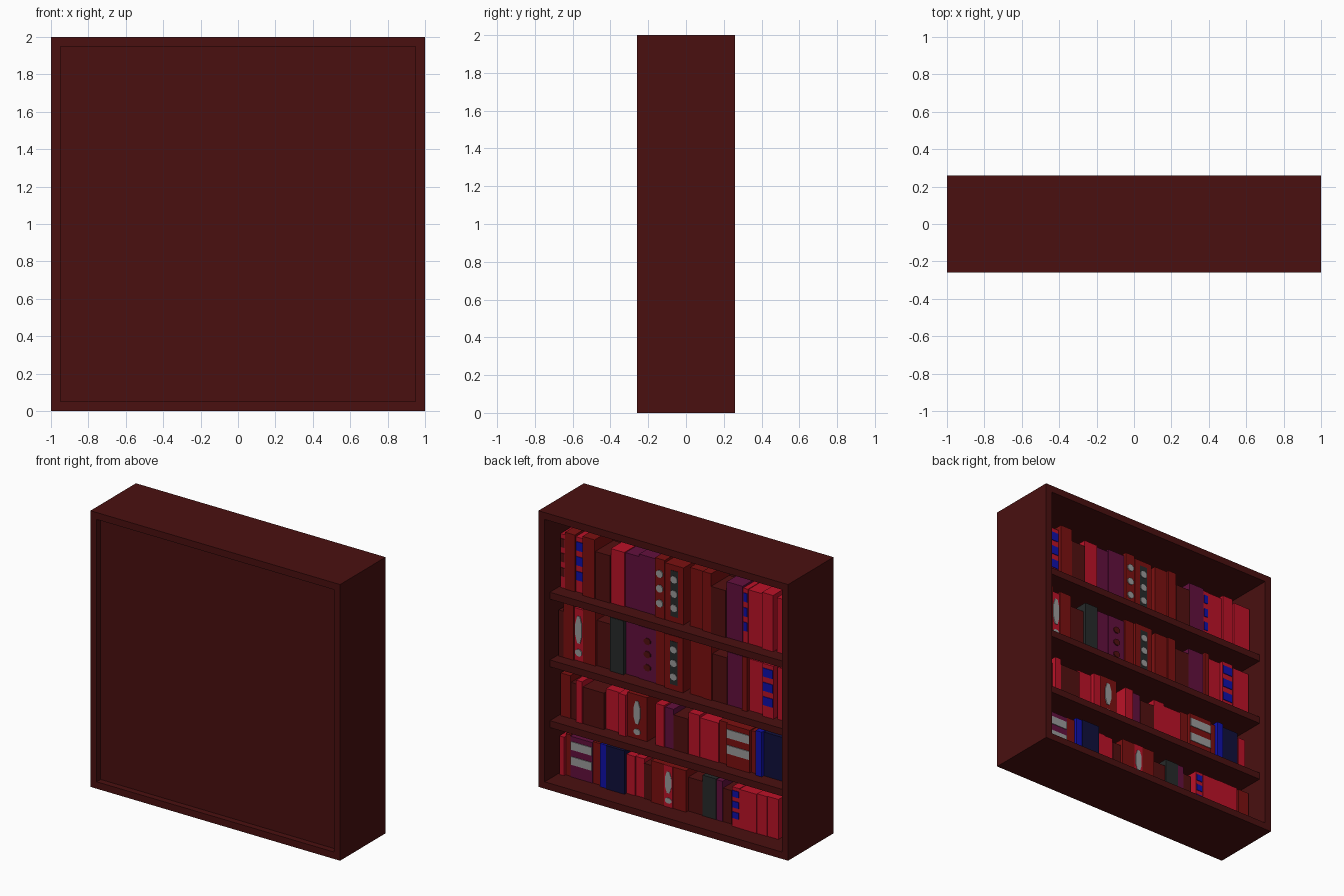
import bpy, bmesh, math, random
from mathutils import Matrix

if "Cube" in bpy.data.objects:
    bpy.data.objects.remove(bpy.data.objects["Cube"])

random.seed(4)

COLORS = {
    "wood": (.068, .005, .005), "crimson": (.5, .006, .021), "red": (.2, .005, .005),
    "maroon": (.085, .005, .005), "purple": (.125, .005, .048), "charcoal": (.02, .023, .023),
    "grey": (.33, .33, .33), "blue": (.005, .005, .4), "navy": (.005, .005, .045),
}
MATS = {}
for cname, c in COLORS.items():
    MATS[cname] = bpy.data.materials.new(cname + " paint")
    MATS[cname].diffuse_color = (*c, 1)


def finish(name, bm, color):
    me = bpy.data.meshes.new(name)
    bm.to_mesh(me)
    bm.free()
    me.materials.append(MATS[color])
    bpy.context.collection.objects.link(bpy.data.objects.new(name, me))


def box(name, x0, x1, y0, y1, z0, z1, color):
    bm = bmesh.new()
    mat = (Matrix.Translation(((x0 + x1) / 2, (y0 + y1) / 2, (z0 + z1) / 2))
           @ Matrix.Diagonal((x1 - x0, y1 - y0, z1 - z0, 1)))
    bmesh.ops.create_cube(bm, size=1, matrix=mat)
    finish(name, bm, color)


def oval(name, x, y, z, rx, rz, color):
    """Thin eight-sided plate on a book spine."""
    bm = bmesh.new()
    mat = (Matrix.Translation((x, y, z)) @ Matrix.Diagonal((rx, 1, rz, 1))
           @ Matrix.Rotation(math.pi / 2, 4, 'X') @ Matrix.Rotation(math.pi / 8, 4, 'Z'))
    bmesh.ops.create_cone(bm, cap_ends=True, segments=8, radius1=1, radius2=1,
                          depth=.008, matrix=mat)
    finish(name, bm, color)


# Case: sides, top, bottom, recessed panel on the front, open on the other side
box("left_side", -1, -.95, -.26, .26, 0, 2, "wood")
box("right_side", .95, 1, -.26, .26, 0, 2, "wood")
box("bottom_board", -.95, .95, -.26, .26, 0, .05, "wood")
box("top_board", -.95, .95, -.26, .26, 1.95, 2, "wood")
box("recessed_panel", -.95, .95, -.215, -.19, .05, 1.95, "wood")

LEVELS = (1.4, .91, .47, .05)
for i, z in enumerate(LEVELS[:3]):
    box(f"shelf_{i + 1}", -.95, .95, -.19, .2, z - .05, z, "wood")

# Book widths in hundredths; the two upper rows share one layout
UPPER = [4, 8, 7, 10, 12, 11, 11, 14, 8, 15, 4, 11, 7, 12, 13, 4, 12, 9, 2, 14]
THIRD = [8, 6, 5, 17, 12, 6, 16, 7, 7, 7, 12, 9, 15, 7, 19, 5, 5, 15, 1, 6]
LOWEST = [4, 4, 18, 7, 5, 15, 7, 7, 7, 28, 12, 11, 5, 7, 2, 6, 14, 8, 9, 2, 9]

# Book colours, each with an optional spine decoration
ROW_COLORS = [
    ["crimson maroon bands", "red", "crimson blue bands", "red", "maroon", "crimson", "purple",
     "purple", "red grey ovals", "red grey stripe", "gap", "red", "red", "maroon", "purple",
     "crimson blue bands", "crimson", "crimson", "gap", "crimson"],
    ["maroon", "red", "crimson grey long", "red", "maroon", "charcoal", "purple",
     "purple maroon ovals", "red", "red grey stripe", "gap", "red", "red", "maroon", "purple",
     "red", "crimson", "crimson blue bands", "gap", "crimson"],
    ["red", "maroon", "crimson", "maroon", "crimson", "crimson", "red grey long", "gap",
     "crimson", "purple", "maroon", "crimson", "crimson", "red", "red grey bands", "red",
     "blue", "navy", "gap", "crimson"],
    ["crimson", "red", "purple grey bands", "red", "blue", "navy", "crimson", "crimson",
     "maroon", "red grey long", "maroon", "charcoal", "purple", "maroon", "gap",
     "crimson blue bands", "crimson", "crimson", "crimson", "gap", "red"],
]
# Typical book height per row, and how tall each colour is relative to it
ROW_HEIGHT = (.42, .4, .31, .3)
RELATIVE = {"crimson": .95, "maroon": .83, "purple": .95, "blue": 1.05, "navy": 1.05}


def decorate(name, x0, x1, y, z, h, color, kind):
    cx, w = (x0 + x1) / 2, x1 - x0
    if kind == "bands":
        n, t = (2, .1) if color == "grey" else (3, .08)
        for k in range(n):
            zc = z + h * (k + 1.1) / (n + .7)
            box(name + "_band", x0 + .004, x1 - .004, y, y + .005, zc - t * h, zc + t * h, color)
    elif kind == "long":
        if w > .2:
            box(name + "_strip", cx - .035, cx + .035, y, y + .003, z, z + h, "crimson")
        oval(name + "_long_oval", cx, y + .002, z + h * .6, .028, h * .28, color)
        oval(name + "_small_oval", cx, y + .002, z + h * .16, .028, h * .07, color)
    else:
        if kind == "stripe":
            box(name + "_strip", cx - .03, cx + .03, y, y + .003, z + .04, z + h - .04, "charcoal")
        for k in (1, 2, 3):
            oval(name + "_oval", cx, y + .003, z + h * k / 4, min(w * .42, .028), h * .065, color)


# Rows of books, filled from the +x side
rows = zip(LEVELS, ROW_HEIGHT, (UPPER, UPPER, THIRD, LOWEST), ROW_COLORS)
for r, (z, base, widths, colors) in enumerate(rows):
    x = .94
    for i, (w, spec) in enumerate(zip(widths, colors)):
        right, x = x, x - w / 100
        color, *deco = spec.split()
        if color == "gap":
            continue
        y = random.uniform(.09, .12)
        h = base * RELATIVE.get(color, 1) * random.uniform(.97, 1.03)
        name = f"book_{r + 1}_{i + 1}"
        box(name, x, right - .002, y - .21, y, z, z + h, color)
        if deco:
            decorate(name, x, right - .002, y, z, h, *deco)

for m in bpy.data.materials:
    if m.users and not m.is_grease_pencil:
        m.use_nodes = True
        m.node_tree.nodes["Principled BSDF"].inputs["Base Color"].default_value = m.diffuse_color
